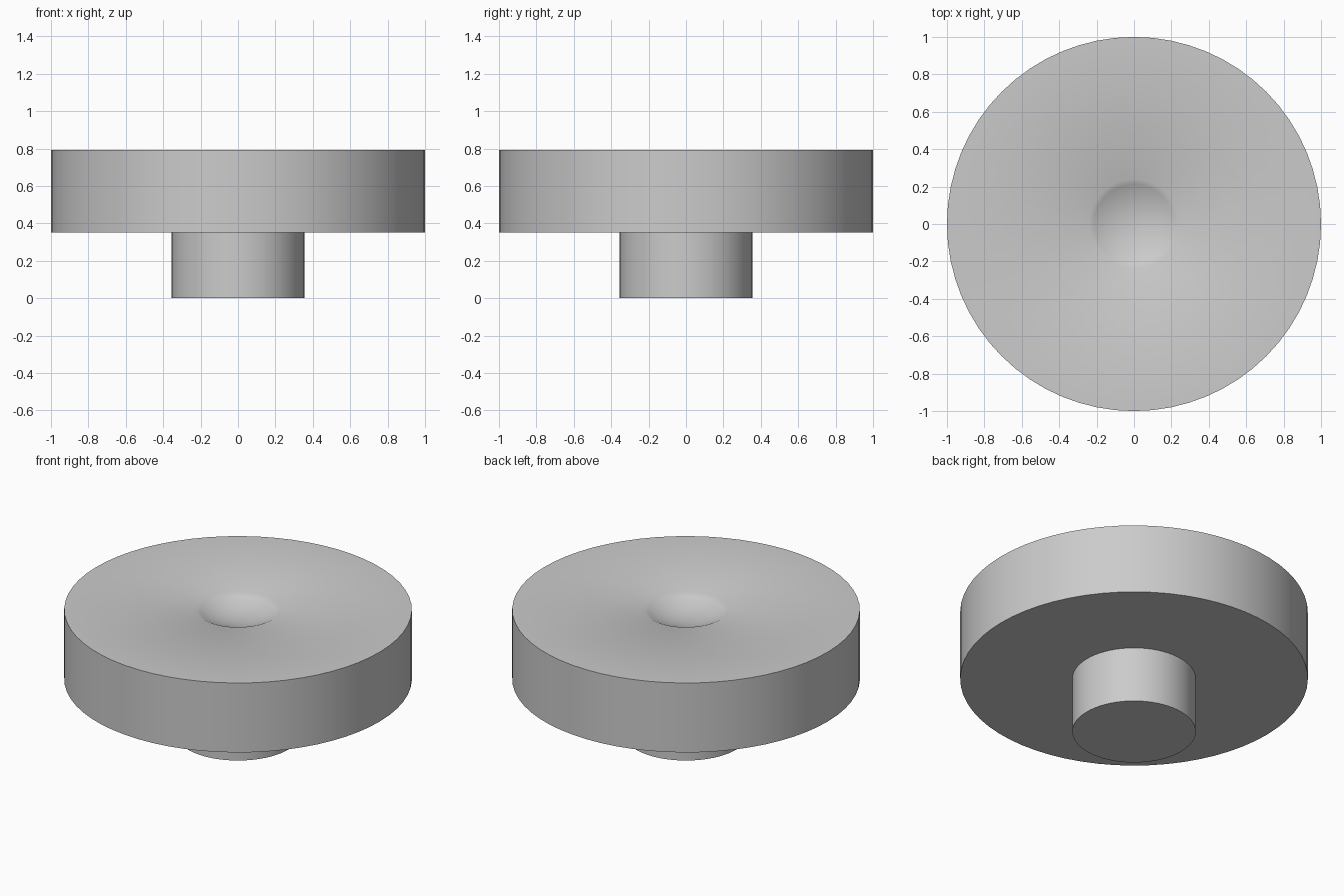
import bpy, bmesh, math
from mathutils import Vector

if "Cube" in bpy.data.objects:
    bpy.data.objects.remove(bpy.data.objects["Cube"])

SEGMENTS = 64
STEM_R, STEM_TOP = 0.355, 0.352
DISC_R, DISC_TOP = 1.0, 0.793
DIMPLE_R, DIMPLE_DEPTH = 0.24, 0.06

grey = bpy.data.materials.new("plain grey")
grey.use_nodes = True
colour = (0.6, 0.6, 0.6, 1)
grey.diffuse_color = colour
grey.node_tree.nodes["Principled BSDF"].inputs["Base Color"].default_value = colour


def lathe(name, profile):
    """Turn a (radius, height) profile around the z axis."""
    bm = bmesh.new()
    verts = [bm.verts.new((r, 0, z)) for r, z in profile]
    edges = [bm.edges.new(pair) for pair in zip(verts, verts[1:])]
    bmesh.ops.spin(bm, geom=verts + edges, cent=(0, 0, 0), axis=(0, 0, 1),
                   angle=math.tau, steps=SEGMENTS)
    bmesh.ops.remove_doubles(bm, verts=bm.verts, dist=1e-4)
    bmesh.ops.recalc_face_normals(bm, faces=bm.faces)
    mesh = bpy.data.meshes.new(name)
    bm.to_mesh(mesh)
    bm.free()
    mesh.materials.append(grey)
    obj = bpy.data.objects.new(name, mesh)
    bpy.context.collection.objects.link(obj)
    bpy.ops.object.select_all(action="DESELECT")
    obj.select_set(True)
    bpy.context.view_layer.objects.active = obj
    bpy.ops.object.shade_smooth_by_angle(angle=math.radians(30))
    return obj


# Shallow spherical dimple, from the rim down to the centre
ball_r = (DIMPLE_R ** 2 + DIMPLE_DEPTH ** 2) / (2 * DIMPLE_DEPTH)
rim_angle = math.asin(DIMPLE_R / ball_r)
dimple = []
for i in range(8, -1, -1):
    a = rim_angle * i / 8
    dimple.append((ball_r * math.sin(a),
                   DISC_TOP - DIMPLE_DEPTH + ball_r * (1 - math.cos(a))))

# Stem and disc turned as one solid knob
lathe("knob", [(0, 0), (STEM_R, 0), (STEM_R, STEM_TOP), (DISC_R, STEM_TOP),
               (DISC_R, DISC_TOP)] + dimple)
